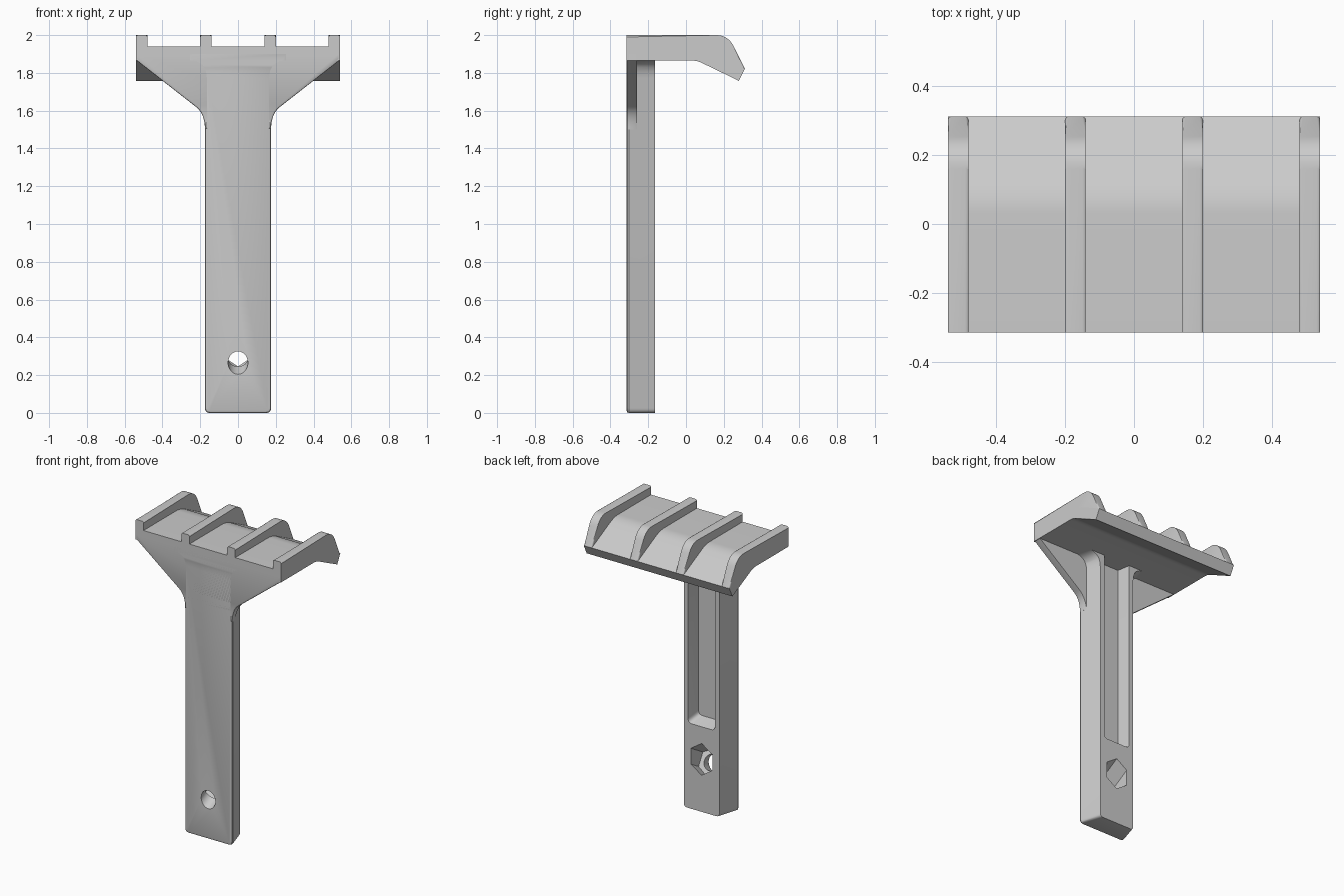
import bpy, bmesh, math
from mathutils import Matrix, Vector

if "Cube" in bpy.data.objects:
    bpy.data.objects.remove(bpy.data.objects["Cube"], do_unlink=True)

grey = bpy.data.materials.new("plain grey")
grey.use_nodes = True
grey.diffuse_color = (0.6, 0.6, 0.6, 1)
grey.node_tree.nodes["Principled BSDF"].inputs["Base Color"].default_value = (0.6, 0.6, 0.6, 1)

FRONT, BACK = -0.315, -0.165


def finish(name, bm):
    """Turn a bmesh into a named object in the scene."""
    bmesh.ops.recalc_face_normals(bm, faces=bm.faces)
    mesh = bpy.data.meshes.new(name)
    bm.to_mesh(mesh)
    bm.free()
    mesh.materials.append(grey)
    obj = bpy.data.objects.new(name, mesh)
    bpy.context.collection.objects.link(obj)
    return obj


def loft_bm(loops):
    """Skin matching closed loops of 3D points and cap both ends."""
    bm = bmesh.new()
    rings = [[bm.verts.new(p) for p in loop] for loop in loops]
    n = len(rings[0])
    for a, b in zip(rings, rings[1:]):
        for i in range(n):
            j = (i + 1) % n
            bm.faces.new((a[i], a[j], b[j], b[i]))
    bm.faces.new(rings[0])
    bm.faces.new(rings[-1])
    return bm


def bezier(a, c, b, steps=8):
    """Quadratic curve used for rounded corners."""
    a, c, b = Vector(a), Vector(c), Vector(b)
    return [tuple(a * (1 - t) ** 2 + c * 2 * t * (1 - t) + b * t * t)
            for t in (i / steps for i in range(steps + 1))]


def symmetric(half, y):
    """Close a right-hand (x, z) outline by mirroring it, at depth y."""
    return [(x, y, z) for x, z in half] + [(-x, y, z) for x, z in reversed(half)]


def smooth(obj, angle=35):
    bpy.ops.object.select_all(action="DESELECT")
    obj.select_set(True)
    bpy.context.view_layer.objects.active = obj
    bpy.ops.object.shade_smooth_by_angle(angle=math.radians(angle))


def cut(obj, cutter):
    mod = obj.modifiers.new("cut", "BOOLEAN")
    mod.operation, mod.solver, mod.object = "DIFFERENCE", "EXACT", cutter
    cutter.hide_render = True
    bpy.context.view_layer.objects.active = obj
    bpy.ops.object.modifier_apply(modifier=mod.name)
    bpy.data.objects.remove(cutter, do_unlink=True)


# Handle: drafted bar with rounded foot, flaring into the tray
def handle_outline(h, foot):
    return (bezier((h - 0.025, foot), (h, foot), (h, foot + 0.025), 5)
            + bezier((h, 1.77), (h, 1.865), (h + 0.09, 1.867)) + [(h + 0.09, 1.9)])


handle = finish("handle", loft_bm([
    symmetric(handle_outline(0.165, 0.012), FRONT),
    symmetric(handle_outline(0.172, 0.003), FRONT + 0.004),
    symmetric(handle_outline(0.175, 0), FRONT + 0.012),
    symmetric(handle_outline(0.132, 0), BACK)]))


# Long drafted slot in the back of the handle
def slot_outline(h, low):
    return bezier((h - 0.03, low), (h, low), (h, low + 0.03), 5) + [(h, 1.95)]


cut(handle, finish("slot_cutter", loft_bm([
    symmetric(slot_outline(0.085, 0.595), -0.255),
    symmetric(slot_outline(0.1, 0.57), BACK),
    symmetric(slot_outline(0.11, 0.555), -0.1)])))

# Tilted bolt hole and hexagonal nut pocket
tilt = Matrix.Rotation(math.radians(-60), 4, "X")
axis = Vector((0, math.cos(math.radians(30)), 0.5))
pocket_floor = Vector((0, -0.27, 0.291))


def tilted_cutter(name, sides, radius, start, end):
    bm = bmesh.new()
    bmesh.ops.create_cone(bm, cap_ends=True, segments=sides, radius1=radius,
                          radius2=radius, depth=end - start)
    place = Matrix.Translation(pocket_floor + axis * (start + end) / 2)
    bm.transform(place @ tilt)
    return finish(name, bm)


cut(handle, tilted_cutter("nut_cutter", 6, 0.092, 0, 0.35))
cut(handle, tilted_cutter("bolt_cutter", 40, 0.0525, -0.25, 0.2))
smooth(handle)


# Flared web joining handle and tray at the front
def web_outline(start, inset):
    pts = (bezier((start, 1.5), (0.175, 1.585), (0.225, 1.622), 10)
           + [(0.54, 1.868)])
    return [(x - inset, z + inset) for x, z in pts] + [(0.54 - inset, 1.9)]


web = finish("flared_web", loft_bm([
    symmetric(web_outline(0.175, 0.007), FRONT),
    symmetric(web_outline(0.175, 0.001), FRONT + 0.005),
    symmetric(web_outline(0.175, 0), FRONT + 0.012),
    symmetric(web_outline(0.162, 0), -0.26)]))
smooth(web)


# Tray: flat top with a lip bent down at the back
def extrude_x(profile, x0, x1):
    return loft_bm([[(x, y, z) for y, z in profile] for x in (x0, x1)])


lip_end = [(0.312, 1.822), (0.28, 1.758)]
under = bezier((0.09, 1.85), (0.065, 1.865), (0.03, 1.865), 5) + [(FRONT, 1.865)]
tray_profile = ([(FRONT, 1.94)] + bezier((0.03, 1.94), (0.075, 1.94), (0.12, 1.918), 6)
                + lip_end + under)
smooth(finish("tray", extrude_x(tray_profile, -0.54, 0.54)))

# Four ribs with softened crests running over the tray
crest = [(FRONT, 2.0)] + bezier((0.16, 2.0), (0.225, 2.0), (0.255, 1.935), 10) + [lip_end[0]]
rib_profile = crest + [(0.285, 1.768), (0.06, 1.88), (FRONT, 1.88)]
for name, x in (("outer_rib", 0.51), ("inner_rib", 0.17)):
    for side, sign in (("left", 1), ("right", -1)):
        bm = extrude_x(rib_profile, sign * x - 0.03, sign * x + 0.03)
        on_crest = {(round(y, 4), round(z, 4)) for y, z in crest}
        edges = [e for e in bm.edges
                 if abs(e.verts[0].co.x - e.verts[1].co.x) < 0.001
                 and all((round(v.co.y, 4), round(v.co.z, 4)) in on_crest for v in e.verts)]
        bmesh.ops.bevel(bm, geom=edges, offset=0.01, segments=3,
                        profile=0.5, affect="EDGES")
        smooth(finish(f"{side}_{name}", bm))
